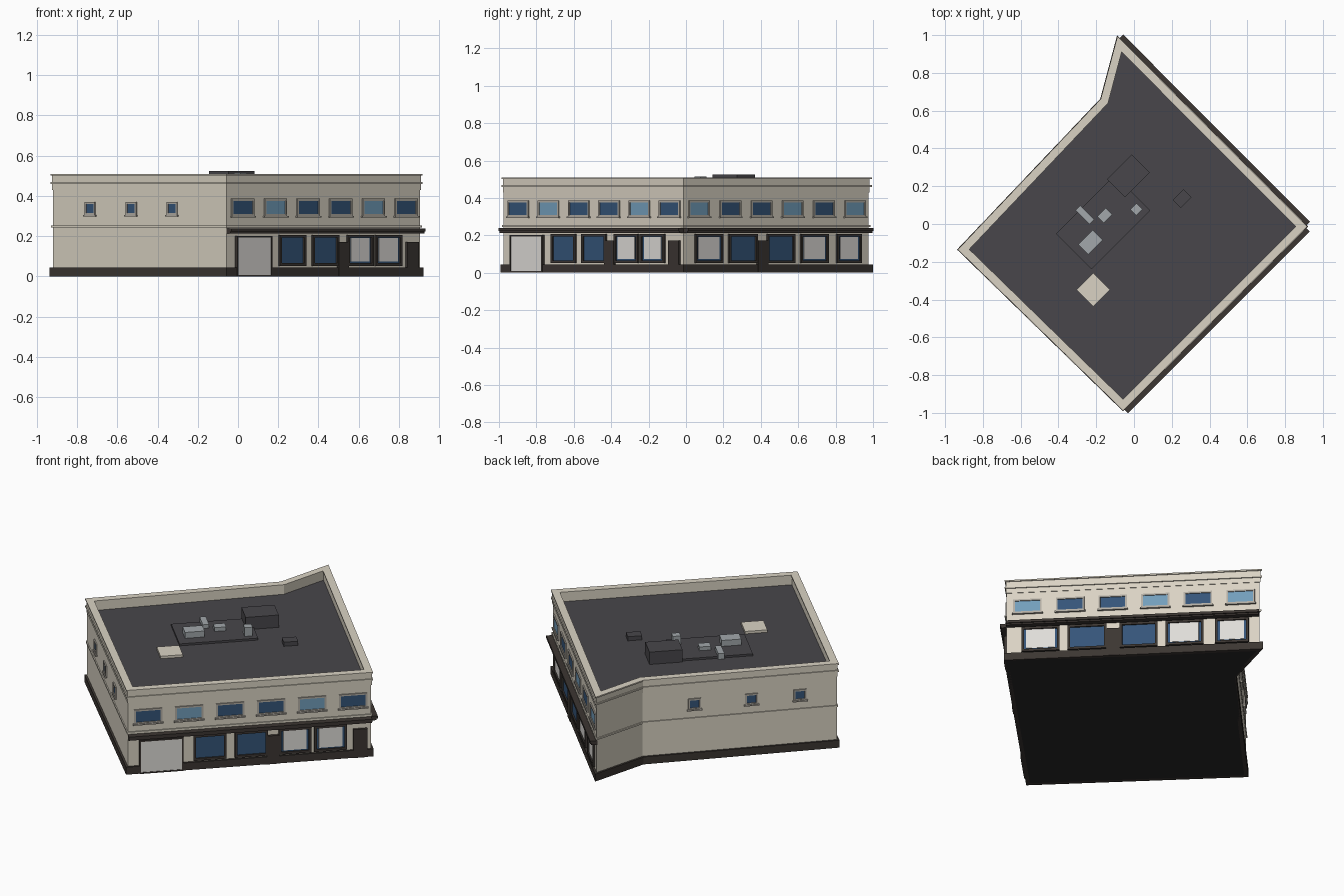
import bpy, bmesh, math
from mathutils import Vector, Matrix

if "Cube" in bpy.data.objects:
    bpy.data.objects.remove(bpy.data.objects["Cube"])

# Wall footprint, counter-clockwise: left, front, right, back, notch
FOOT = [Vector(p) for p in ((-.92, -.135), (-.058, -.975), (.905, -.014), (-.083, .976), (-.168, .657))]

def mat(name, c):
    m = bpy.data.materials.new(name)
    m.diffuse_color = (*c, 1)
    m.use_nodes = True
    m.node_tree.nodes["Principled BSDF"].inputs["Base Color"].default_value = m.diffuse_color
    return m

WALL = mat("wall", (.70, .65, .55))
TRIM = mat("dark_trim", (.045, .037, .032))
ROOF = mat("roof", (.065, .062, .07))
BASE = mat("underside", (.02, .02, .022))
GLASS = mat("glass", (.035, .09, .19))
PALE = mat("pale_glass", (.17, .34, .5))
PANEL = mat("panel", (.74, .72, .69))
STONE = mat("surround", (.45, .42, .37))
METAL = mat("metal", (.36, .39, .41))

def finish(bm, name, m):
    bmesh.ops.recalc_face_normals(bm, faces=bm.faces)
    me = bpy.data.meshes.new(name)
    bm.to_mesh(me)
    bm.free()
    me.materials.append(m)
    ob = bpy.data.objects.new(name, me)
    bpy.context.collection.objects.link(ob)
    return ob

def offset(d):
    """Footprint moved outward by d with mitred corners."""
    out = []
    for i, p in enumerate(FOOT):
        a = (p - FOOT[i - 1]).normalized()
        b = (FOOT[(i + 1) % len(FOOT)] - p).normalized()
        na, nb = Vector((a.y, -a.x)), Vector((b.y, -b.x))
        out.append(p + (na + nb) * d / (1 + na.dot(nb)))
    return out

def slab(name, d, z0, z1, m):
    bm = bmesh.new()
    lo = [bm.verts.new((*p, z0)) for p in offset(d)]
    hi = [bm.verts.new((*p, z1)) for p in offset(d)]
    bm.faces.new(lo)
    bm.faces.new(hi)
    for i in range(len(lo)):
        bm.faces.new((lo[i - 1], lo[i], hi[i], hi[i - 1]))
    return finish(bm, name, m)

def ring(name, outer, inner, z0, z1, m):
    bm = bmesh.new()
    loops = [[bm.verts.new((*p, z)) for p in offset(d)]
             for d, z in ((outer, z0), (outer, z1), (inner, z1), (inner, z0))]
    for k in range(4):
        a, b = loops[k - 1], loops[k]
        for i in range(len(a)):
            bm.faces.new((a[i - 1], a[i], b[i], b[i - 1]))
    return finish(bm, name, m)

# Shell: walls, roof, parapet, bands and plinth
slab("walls", 0, .02, .44, WALL)
slab("underside", .005, 0, .03, BASE)
slab("roof", -.02, .43, .45, ROOF)
ring("parapet", .003, -.03, .43, .506, WALL)
ring("parapet_cap", .009, -.034, .502, .51, WALL)
ring("cornice_ledge", .009, -.01, .459, .468, WALL)
ring("mid_band", .006, -.01, .244, .254, WALL)
ring("plinth", .012, -.01, 0, .045, TRIM)

parts = {}

def box(part, m, side, u0, u1, z0, z1, o0, o1):
    """Box on a facade: u along the wall, z up, o outward."""
    p, q = FOOT[side], FOOT[(side + 1) % len(FOOT)]
    d = (q - p).normalized()
    n = Vector((d.y, -d.x))
    c = p + d * (u0 + u1) / 2 + n * (o0 + o1) / 2
    M = Matrix.Translation((c.x, c.y, (z0 + z1) / 2)) @ Matrix.Rotation(math.atan2(d.y, d.x), 4, 'Z')
    bm = parts.setdefault(part, (bmesh.new(), m))[0]
    bmesh.ops.create_cube(bm, size=1, matrix=M @ Matrix.Diagonal((u1 - u0, o1 - o0, z1 - z0, 1)))

def frame(part, m, s, u0, u1, z0, z1, w, out):
    for a in ((u0, u1, z0, z0 + w), (u0, u1, z1 - w, z1), (u0, u0 + w, z0 + w, z1 - w), (u1 - w, u1, z0 + w, z1 - w)):
        box(part, m, s, *a, -.004, out)

def window(s, u, w, z0, z1, pale=False):
    u0, u1 = u - w / 2, u + w / 2
    box("pale_panes" if pale else "panes", PALE if pale else GLASS, s, u0, u1, z0, z1, -.004, .002)
    frame("window_surrounds", STONE, s, u0 - .006, u1 + .006, z0 - .004, z1 + .004, .01, .007)
    box("window_sills", STONE, s, u0 - .012, u1 + .012, z0 - .010, z0 - .002, -.004, .012)

def shop_window(s, u0, u1, panel):
    box("shop_panes", GLASS, s, u0, u1, .058, .203, -.004, .003)
    frame("shop_frames", TRIM, s, u0 - .004, u1 + .004, .052, .207, .014, .011)
    if panel:
        box("shop_panels", PANEL, s, u0 + .022, u1 - .022, .073, .192, 0, .006)

def length(s):
    return (FOOT[(s + 1) % len(FOOT)] - FOOT[s]).length

# Two street facades: awning and six upper windows each
for s, pale in ((1, (1, 4)), (2, (0, 3, 5))):
    L = length(s)
    box("awnings", TRIM, s, 0, L, .213, .225, -.005, .03)
    box("awnings", TRIM, s, 0, L, .222, .238, -.005, .037)
    for i in range(6):
        window(s, L * (.083 + .1685 * i), .145, .303, .382, i in pale)

# Ground floor openings, as fractions of the facade length
GROUND = {1: [("gate", .05, .222), ("glass", .272, .402), ("glass", .442, .572), ("door", .57, .621),
              ("panel", .622, .75), ("panel", .768, .897), ("door", .925, .983)],
          2: [("panel", .062, .207), ("glass", .245, .393), ("door", .394, .45),
              ("glass", .451, .594), ("panel", .632, .776), ("panel", .828, .955)]}
for s, items in GROUND.items():
    for kind, a, b in items:
        a, b = a * length(s), b * length(s)
        if kind == "gate":
            box("garage_door", PANEL, s, a, b, .008, .195, -.004, .014)
            frame("garage_frame", TRIM, s, a - .006, b + .006, 0, .202, .008, .017)
        elif kind == "door":
            box("doors", TRIM, s, a, b, 0, .172, -.004, .015)
        else:
            shop_window(s, a, b, kind == "panel")

# Small windows on the two plain facades
for s, spots in ((0, (.217, .454, .69)), (4, (.267, .56, .81))):
    for f in spots:
        window(s, f * length(s), .06, .308, .366)

for name, (bm, m) in parts.items():
    finish(bm, name, m)

# Rooftop equipment, turned 45 degrees: x, y, length, width, top
def unit(name, x, y, l, w, top, m):
    bm = bmesh.new()
    M = Matrix.Translation((x, y, (top + .445) / 2)) @ Matrix.Rotation(math.radians(45), 4, 'Z')
    bmesh.ops.create_cube(bm, size=1, matrix=M @ Matrix.Diagonal((l, w, top - .445, 1)))
    finish(bm, name, m)

unit("platform", -.164, .01, .44, .265, .462, ROOF)
unit("stair_housing", -.03, .255, .185, .135, .525, ROOF)
unit("roof_hatch", -.215, -.348, .125, .125, .465, WALL)
unit("roof_vent", .255, .135, .08, .06, .475, ROOF)
unit("large_cooler", -.23, -.097, .11, .075, .498, METAL)
unit("small_cooler", -.155, .045, .065, .05, .485, METAL)
unit("chimney", .012, .078, .045, .045, .515, METAL)
unit("duct", -.26, .048, .035, .105, .485, METAL)
